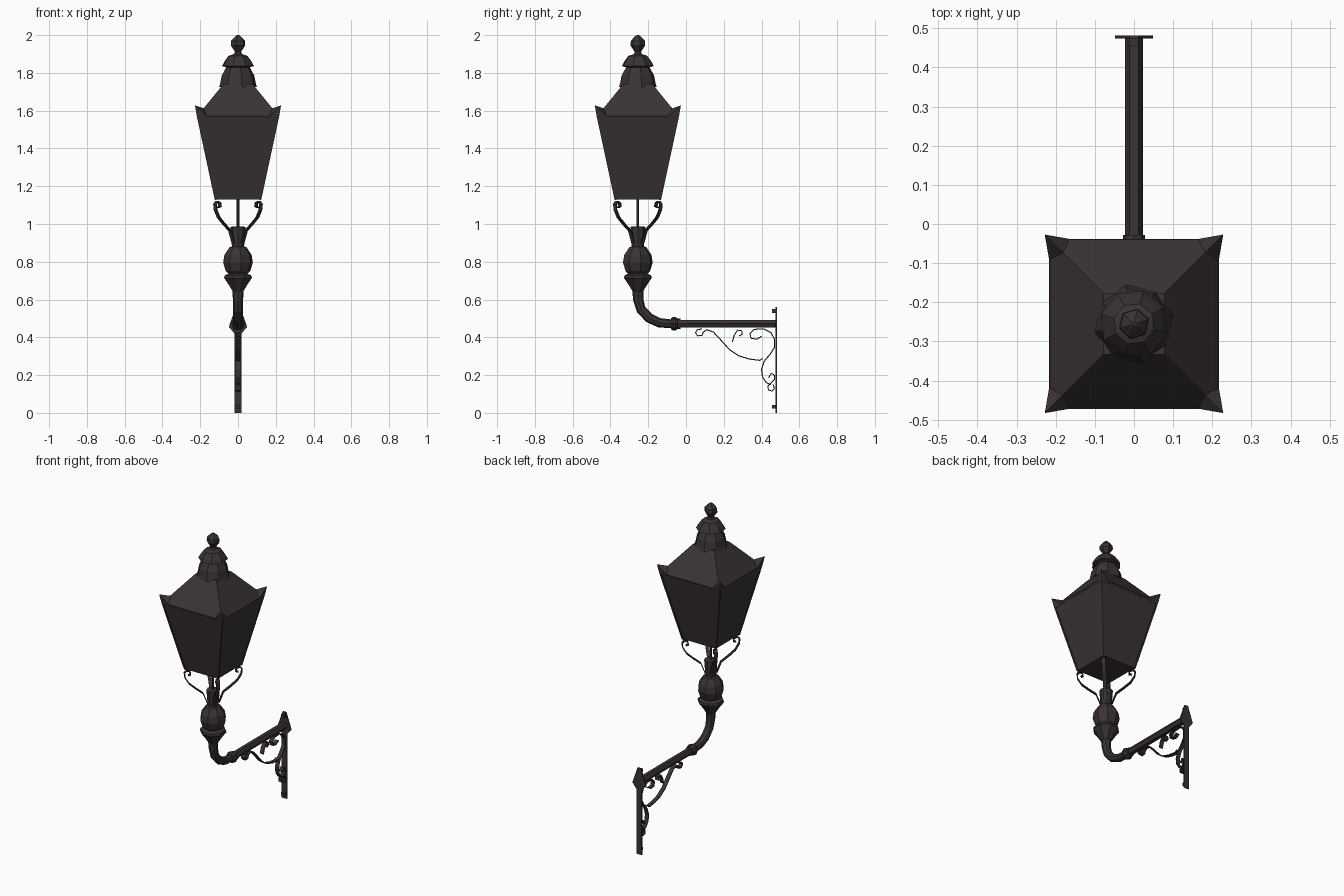
import bpy, bmesh, math
from mathutils import Vector

CY = -0.255  # lantern axis
iron = bpy.data.materials.new("dark_iron")
iron.diffuse_color = (0.042, 0.033, 0.033, 1)


def add(name, verts, faces):
    me = bpy.data.meshes.new(name)
    me.from_pydata([tuple(v) for v in verts], [], faces)
    bm = bmesh.new()
    bm.from_mesh(me)
    bmesh.ops.recalc_face_normals(bm, faces=bm.faces)
    bm.to_mesh(me)
    bm.free()
    me.materials.append(iron)
    ob = bpy.data.objects.new(name, me)
    bpy.context.collection.objects.link(ob)
    return ob


def skin(name, rings):
    """Closed skin over equal-sized rings of points."""
    n = len(rings[0])
    verts = [v for r in rings for v in r]
    faces = [(i * n + k, i * n + (k + 1) % n, (i + 1) * n + (k + 1) % n, (i + 1) * n + k)
             for i in range(len(rings) - 1) for k in range(n)]
    faces += [tuple(range(n)), tuple(range(len(verts) - n, len(verts)))]
    return add(name, verts, faces)


def lathe(name, profile, sides, turn=0.0):
    return skin(name, [[(r * math.cos(math.tau * k / sides + turn),
                         CY + r * math.sin(math.tau * k / sides + turn), z)
                        for k in range(sides)] for r, z in profile])


def tube(name, path, sides=6):
    """Tube in the y-z plane; path holds (y, z, radius)."""
    rings = []
    for i, (y, z, r) in enumerate(path):
        a, b = path[max(i - 1, 0)], path[min(i + 1, len(path) - 1)]
        t = Vector((0, b[0] - a[0], b[1] - a[1])).normalized()
        up = Vector((1, 0, 0)).cross(t)
        rings.append([Vector((r * math.cos(q), y, z)) + up * r * math.sin(q)
                      for q in (math.tau * k / sides for k in range(sides))])
    return skin(name, rings)


def box(name, x0, x1, y0, y1, z0, z1):
    return skin(name, [[(x0, y0, z), (x1, y0, z), (x1, y1, z), (x0, y1, z)] for z in (z0, z1)])


def ribbon(name, path, width, origin=(0, 0), angle=math.pi / 2, thick=0.006):
    """Flat strap following (distance, height) points in an upright plane."""
    d = Vector((math.cos(angle), math.sin(angle), 0))
    side = Vector((-d.y, d.x, 0)) * width / 2
    verts = []
    for s, z in path:
        p = Vector((origin[0], origin[1], z)) + d * s
        verts += [p - side, p + side]
    ob = add(name, verts, [(2 * i, 2 * i + 1, 2 * i + 3, 2 * i + 2) for i in range(len(path) - 1)])
    m = ob.modifiers.new("thickness", "SOLIDIFY")
    m.thickness, m.offset = thick, 0
    return ob


def square(h, z):
    return [(sx * h, CY + sy * h, z) for sx, sy in ((-1, -1), (1, -1), (1, 1), (-1, 1))]


# Lantern body and roof
skin("lantern_body", [square(0.118, 1.13), square(0.213, 1.568)])
skin("eave_rim", [square(0.213, 1.562), square(0.217, 1.572)])
skin("lantern_roof", [square(0.215, 1.572), square(0.078, 1.74)])

for i, (sx, sy) in enumerate(((-1, -1), (1, -1), (1, 1), (-1, 1))):
    # Corner posts of the lantern
    rings = []
    for h, z in ((0.118, 1.128), (0.213, 1.57)):
        rings.append([(sx * h + a * 0.005, CY + sy * h + b * 0.005, z)
                      for a, b in ((-1, -1), (1, -1), (1, 1), (-1, 1))])
    skin(f"corner_post_{i}", rings)
    # Upturned horns on the eave corners
    pts = [(0.217, 0.217, 1.565), (0.165, 0.217, 1.572), (0.217, 0.165, 1.572),
           (0.18, 0.18, 1.612), (0.228, 0.228, 1.628)]
    add(f"eave_horn_{i}", [(sx * x, CY + sy * y, z) for x, y, z in pts],
        [(0, 1, 4), (0, 4, 2), (1, 3, 4), (2, 4, 3), (0, 2, 3, 1)])
    # Scrolled supports under the lantern corners
    ribbon(f"support_scroll_{i}",
           [(0.035, 0.90), (0.06, 0.965), (0.105, 1.0), (0.145, 1.035), (0.168, 1.075),
            (0.172, 1.105), (0.158, 1.12), (0.138, 1.112), (0.135, 1.092), (0.15, 1.088)],
           0.022, (0, CY), math.atan2(sy, sx))

# Roof vent, cap and finial
lathe("vent_dome", [(0.102, 1.725), (0.096, 1.745), (0.088, 1.785), (0.066, 1.825), (0.05, 1.84)], 8, 0.2)
lathe("vent_cap", [(0.06, 1.828), (0.088, 1.836), (0.076, 1.858), (0.053, 1.89), (0.02, 1.9)], 8, 0.5)
lathe("finial", [(0.026, 1.892), (0.017, 1.912), (0.04, 1.945), (0.038, 1.97), (0.017, 1.992), (0.006, 2.0)], 6, 0.3)

# Stem: rod, neck and bulb
lathe("centre_rod", [(0.007, 0.96), (0.007, 1.14)], 6)
lathe("neck", [(0.03, 0.865), (0.034, 0.90), (0.04, 0.985), (0.02, 0.987)], 8)
lathe("bulb", [(0.045, 0.73), (0.066, 0.75), (0.08, 0.795), (0.074, 0.835), (0.045, 0.878), (0.03, 0.882)], 8, 0.2)
lathe("bulb_cup", [(0.028, 0.64), (0.054, 0.68), (0.08, 0.715), (0.076, 0.728), (0.045, 0.74)], 8, 0.4)

# Bent pipe, collar and arm
tube("elbow", [(CY, 0.66, 0.031), (-0.253, 0.60, 0.027), (-0.238, 0.548, 0.026),
               (-0.195, 0.502, 0.026), (-0.14, 0.477, 0.025), (-0.06, 0.47, 0.023)], 8)
tube("collar", [(-0.08, 0.472, 0.028), (-0.07, 0.472, 0.036), (-0.055, 0.472, 0.036),
                (-0.045, 0.472, 0.028), (-0.028, 0.472, 0.028)], 8)
tube("arm", [(-0.035, 0.473, 0.023), (0.477, 0.473, 0.023)], 6)

# Wall plate with a flared head
outline = [(0.019, 0.0), (0.019, 0.42), (0.048, 0.455), (0.042, 0.475), (0.022, 0.53), (0.012, 0.56)]
outline += [(-x, z) for x, z in reversed(outline)]
skin("wall_plate", [[(x, y, z) for x, z in outline] for y in (0.474, 0.481)])
for i, z in enumerate((0.032, 0.54)):
    box(f"bolt_{i}", -0.011, 0.011, 0.456, 0.476, z - 0.01, z + 0.01)

# Scrollwork under the arm
ribbon("brace_scroll", [(0.085, 0.445), (0.06, 0.44), (0.05, 0.425), (0.062, 0.408), (0.085, 0.41),
                        (0.092, 0.428), (0.11, 0.44), (0.145, 0.428), (0.185, 0.385), (0.23, 0.335),
                        (0.28, 0.302), (0.335, 0.285), (0.39, 0.278), (0.405, 0.288)], 0.026)
ribbon("leaf_curl", [(0.245, 0.375), (0.255, 0.41), (0.272, 0.438), (0.295, 0.435), (0.298, 0.415),
                     (0.28, 0.408)], 0.026)
ribbon("upper_scroll", [(0.40, 0.405), (0.375, 0.39), (0.345, 0.395), (0.338, 0.42), (0.36, 0.442),
                        (0.41, 0.445), (0.45, 0.425), (0.468, 0.39), (0.468, 0.345), (0.445, 0.31),
                        (0.415, 0.275), (0.40, 0.23), (0.405, 0.19), (0.425, 0.16), (0.45, 0.15)], 0.026)
ribbon("lower_curl", [(0.438, 0.185), (0.45, 0.21), (0.468, 0.2), (0.468, 0.175), (0.45, 0.158),
                      (0.434, 0.142), (0.436, 0.122), (0.455, 0.115), (0.468, 0.13), (0.462, 0.15)], 0.026)
